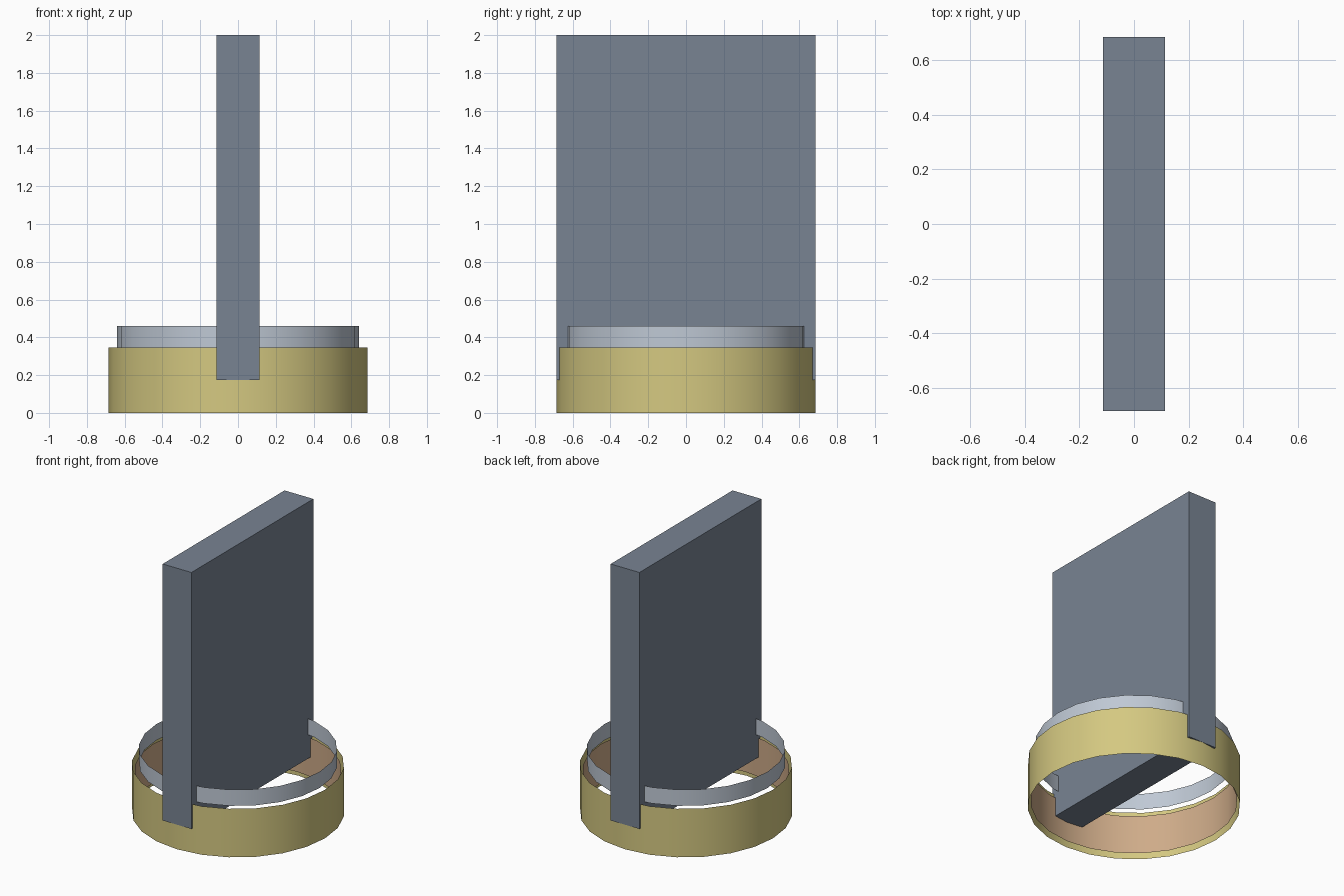
import bpy

if "Cube" in bpy.data.objects:
    bpy.data.objects.remove(bpy.data.objects["Cube"])

SIDES = 24


def material(name, rgb):
    m = bpy.data.materials.new(name)
    m.diffuse_color = (*rgb, 1)
    m.use_nodes = True
    m.node_tree.nodes["Principled BSDF"].inputs["Base Color"].default_value = m.diffuse_color
    return m


def band(name, radius, z0, z1, mat):
    """Open-ended thin cylindrical sheet between two heights."""
    bpy.ops.mesh.primitive_cylinder_add(
        vertices=SIDES, radius=radius, depth=z1 - z0,
        end_fill_type='NOTHING', location=(0, 0, (z0 + z1) / 2))
    ob = bpy.context.object
    ob.name = name
    ob.data.materials.append(mat)
    bpy.ops.object.shade_smooth_by_angle()
    return ob


gold = material("gold", (0.66, 0.58, 0.22))
tan = material("tan", (0.62, 0.41, 0.25))
pale = material("pale_steel", (0.52, 0.58, 0.66))
slate = material("slate", (0.19, 0.23, 0.29))

# Base collar: outer shell and slightly shorter lining
band("outer_collar", 0.685, 0.0, 0.345, gold)
band("inner_lining", 0.668, 0.035, 0.31, tan)

# Narrow band above the collar
band("upper_band", 0.64, 0.345, 0.46, pale)

# Upright slab standing through the rings
bpy.ops.mesh.primitive_cube_add(size=1, location=(0, 0, (0.175 + 2.0) / 2))
slab = bpy.context.object
slab.name = "upright_slab"
slab.scale = (0.226, 1.37, 2.0 - 0.175)
slab.data.materials.append(slate)
bpy.ops.object.transform_apply(location=False, rotation=False, scale=True)
